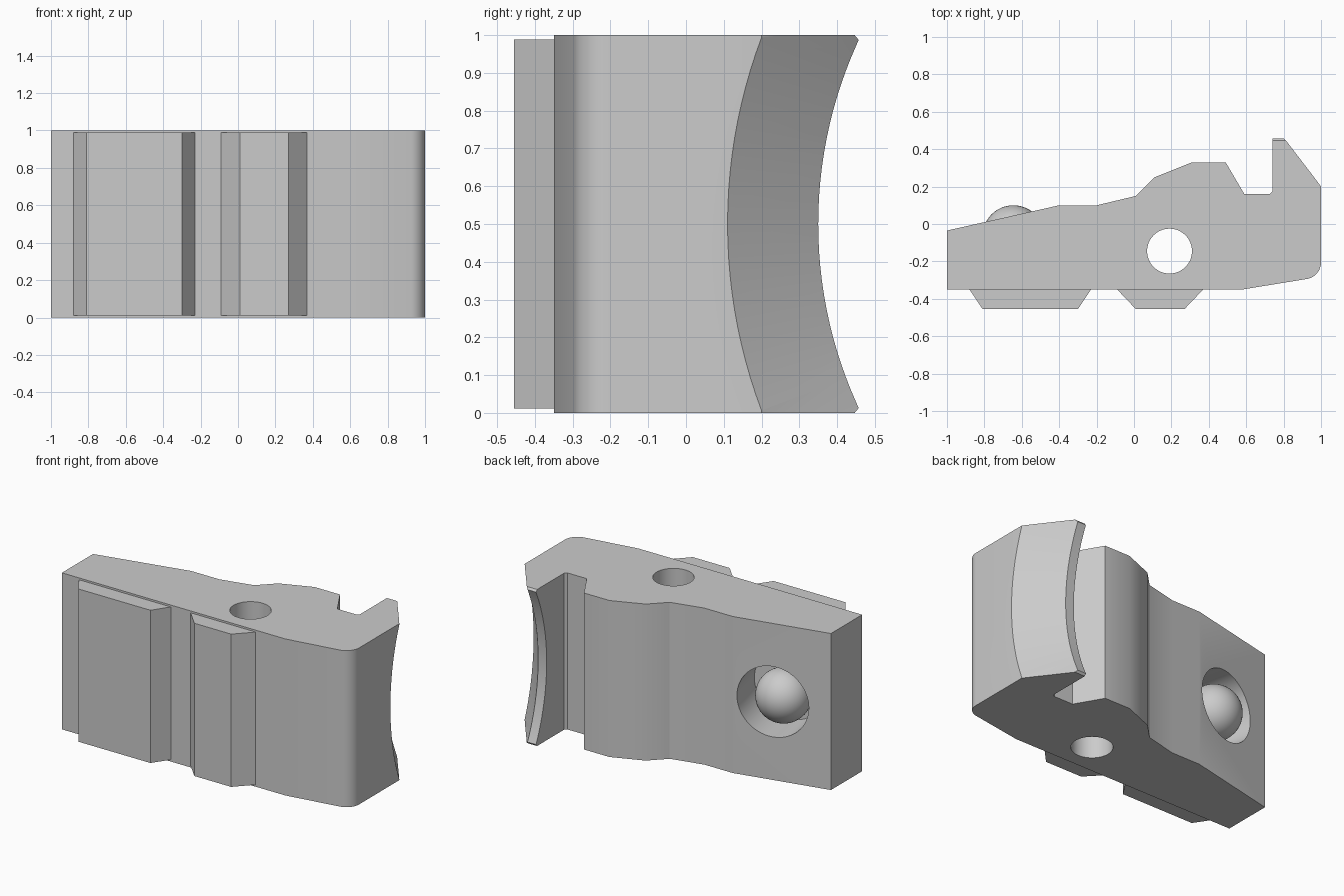
import bpy, bmesh, math
from mathutils import Vector, Matrix

cube = bpy.data.objects.get("Cube")
if cube:
    bpy.data.objects.remove(cube, do_unlink=True)

steel = bpy.data.materials.new("light_grey")
steel.use_nodes = True
GREY = (0.6, 0.6, 0.6, 1)
steel.diffuse_color = GREY
steel.node_tree.nodes["Principled BSDF"].inputs["Base Color"].default_value = GREY


def finish(name, bm):
    bmesh.ops.recalc_face_normals(bm, faces=bm.faces)
    mesh = bpy.data.meshes.new(name)
    bm.to_mesh(mesh)
    bm.free()
    mesh.materials.append(steel)
    obj = bpy.data.objects.new(name, mesh)
    bpy.context.collection.objects.link(obj)
    return obj


def prism(name, points, start, end, along_x=False):
    """Extrude an outline along z, or a (y, z) outline along x."""
    bm = bmesh.new()
    place = (lambda a, b: (start, a, b)) if along_x else (lambda a, b: (a, b, start))
    face = bm.faces.new([bm.verts.new(place(a, b)) for a, b in points])
    out = bmesh.ops.extrude_face_region(bm, geom=[face])
    shift = Vector((end - start, 0, 0) if along_x else (0, 0, end - start))
    bmesh.ops.translate(bm, vec=shift, verts=[v for v in out["geom"] if isinstance(v, bmesh.types.BMVert)])
    return finish(name, bm)


def cone(name, centre, axis, r1, r2, depth, segments=64):
    bm = bmesh.new()
    turn = Vector((0, 0, 1)).rotation_difference(Vector(axis)).to_matrix().to_4x4()
    bmesh.ops.create_cone(bm, cap_ends=True, segments=segments, radius1=r1, radius2=r2,
                          depth=depth, matrix=Matrix.Translation(centre) @ turn)
    return finish(name, bm)


def activate(obj):
    bpy.ops.object.select_all(action="DESELECT")
    obj.select_set(True)
    bpy.context.view_layer.objects.active = obj


def cut(obj, cutter):
    activate(obj)
    mod = obj.modifiers.new("cut", "BOOLEAN")
    mod.operation, mod.solver, mod.object = "DIFFERENCE", "EXACT", cutter
    bpy.ops.object.modifier_apply(modifier=mod.name)
    bpy.data.objects.remove(cutter, do_unlink=True)


def smooth(obj):
    activate(obj)
    bpy.ops.object.shade_smooth_by_angle(angle=math.radians(30))


# Jaw body outline with a rounded nose corner
nose = [(0.91 + 0.09 * math.sin(a), -0.205 - 0.09 * math.cos(a))
        for a in (math.radians(10 + 10 * i) for i in range(9))]
outline = [(-1, -0.35), (0.58, -0.35)] + nose + [
    (1, 0.2), (0.8, 0.47), (0.74, 0.47), (0.74, 0.175), (0.725, 0.16), (0.59, 0.16),
    (0.49, 0.33), (0.31, 0.33), (0.11, 0.25), (0.01, 0.15), (-0.2, 0.1), (-0.4, 0.1), (-1, -0.035)]
body = prism("jaw_body", outline, 0, 1)

# Hollow hook: straight bore at the lip, flaring outward to the nose
AXIS_Y, LIP_R, FLARE = 1.51, 1.16, 1.2
cut(body, cone("lip_cutter", (0.75, AXIS_Y, 0.5), (1, 0, 0), LIP_R, LIP_R, 0.11, 192))
cut(body, cone("flare_cutter", (0.9, AXIS_Y, 0.5), (1, 0, 0),
               LIP_R - 0.02 * FLARE, LIP_R + 0.22 * FLARE, 0.24, 192))

# Small chamfers on the lip ends
for z, s in ((0, 1), (1, -1)):
    cut(body, prism("chamfer_cutter",
                    [(0.445, z - s * 0.002), (0.475, z + s * 0.035), (0.5, z - s * 0.002)], 0.7, 0.83, True))

# Pin hole and ball socket
cut(body, cone("pin_cutter", (0.19, -0.145, 0.5), (0, 0, 1), 0.12, 0.12, 1.4))
normal = Vector((-0.22, 1, 0)).normalized()
mouth = Vector((-0.645, 0.043, 0.5))
cut(body, cone("socket_cutter", mouth - normal * 0.03, normal, 0.225, 0.225, 0.46))
smooth(body)

# Ball resting in the socket
bm = bmesh.new()
bmesh.ops.create_uvsphere(bm, u_segments=48, v_segments=24, radius=0.165,
                          matrix=Matrix.Translation((-0.645, -0.065, 0.5)))
smooth(finish("socket_ball", bm))

# Front ribs with sloping sides
for name, left, right, in_l, in_r in (("wide_rib", -0.88, -0.23, -0.81, -0.3),
                                      ("narrow_rib", -0.09, 0.37, 0.01, 0.27)):
    prism(name, [(left, -0.345), (left, -0.35), (in_l, -0.455), (in_r, -0.455),
                 (right, -0.35), (right, -0.345)], 0.012, 0.988)
